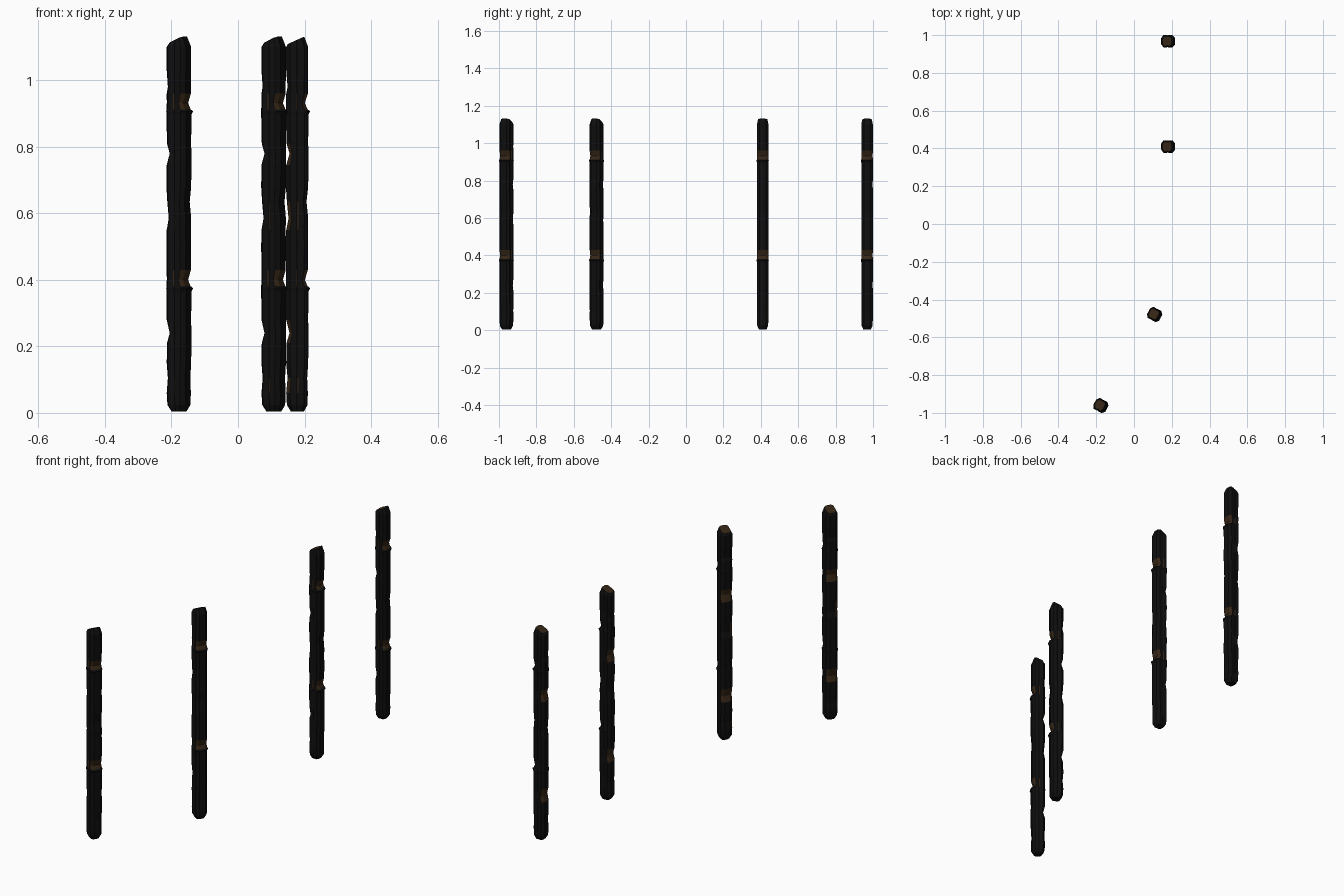
import bpy, bmesh, math


def material(name, rgb):
    m = bpy.data.materials.new(name)
    m.diffuse_color = (*rgb, 1)
    return m


char = material("charred black", (0.0045, 0.0045, 0.0047))
wood = material("burnt brown", (0.036, 0.019, 0.008))

# cross-section of a post: rounded corners plus a crack on the two wide sides
SECTION = [(1, -.55), (1, .55), (.65, 1), (.12, 1), (0, .93), (-.12, 1), (-.65, 1), (-1, .5),
           (-1, -.5), (-.65, -1), (-.12, -1), (0, -.93), (.12, -1), (.65, -1)]

# profile along the height: z, left half width, right half width, half depth
PROFILE = [(.004, .019, .020, .020), (.024, .031, .031, .029), (.06, .033, .032, .031),
           (.105, .029, .030, .031), (.15, .033, .033, .031), (.21, .032, .034, .031),
           (.24, .023, .034, .030), (.28, .033, .033, .031), (.365, .034, .034, .031),
           (.375, .034, .039, .033), (.381, .034, .031, .031), (.40, .033, .023, .030),
           (.43, .033, .032, .031), (.50, .034, .033, .031), (.55, .033, .032, .031),
           (.585, .026, .033, .031), (.635, .031, .028, .031), (.68, .034, .033, .031),
           (.745, .033, .034, .031), (.78, .023, .034, .030), (.81, .032, .033, .031),
           (.897, .034, .034, .031), (.907, .034, .039, .033), (.913, .034, .031, .031),
           (.932, .033, .023, .030), (.96, .033, .032, .031), (.98, .029, .032, .031),
           (1.03, .033, .033, .031), (1.10, .033, .033, .031), (1.122, .028, .021, .025)]

RIGHT_BURNS = [(.381, .42), (.913, .95)]
LEFT_BURNS = [(.21, .28), (.745, .81)]
CORNER_BURNS = [(.06, .105), (.55, .635)]


def inside(z, spans):
    return any(a < z < b for a, b in spans)


def post(name, x, y, angle):
    bm = bmesh.new()
    rings = []
    for i, (z, left, right, depth) in enumerate(PROFILE):
        tilt = 0.45 if i == len(PROFILE) - 1 else 0     # sloping cut at the top
        ring = []
        for u, v in SECTION:
            px = u * (right if u > 0 else left)
            ring.append(bm.verts.new((px, v * depth, z + tilt * px)))
        rings.append(ring)
    n = len(SECTION)
    for a, b in zip(rings, rings[1:]):
        for k in range(n):
            j = (k + 1) % n
            bm.faces.new((a[k], a[j], b[j], b[k]))
    bm.faces.new(rings[0][::-1])
    cap = bm.faces.new(rings[-1])
    bm.normal_update()
    # brown wood shows in the notches and on the cut top
    for f in bm.faces:
        z, nx, ny = f.calc_center_median().z, f.normal.x, f.normal.y
        burnt = (nx > .3 and inside(z, RIGHT_BURNS)) or (nx < -.6 and inside(z, LEFT_BURNS)) \
            or (nx < -.3 and ny < -.3 and inside(z, CORNER_BURNS))
        f.material_index = 1 if burnt or f == cap else 0
    me = bpy.data.meshes.new(name)
    bm.to_mesh(me)
    bm.free()
    me.materials.append(char)
    me.materials.append(wood)
    ob = bpy.data.objects.new(name, me)
    ob.location = (x, y, 0)
    ob.rotation_euler.z = math.radians(angle)
    bpy.context.collection.objects.link(ob)


post("back_post", .178, .968, 0)
post("middle_back_post", .178, .41, 0)
post("middle_front_post", .107, -.478, -28)
post("front_post", -.178, -.96, -28)
